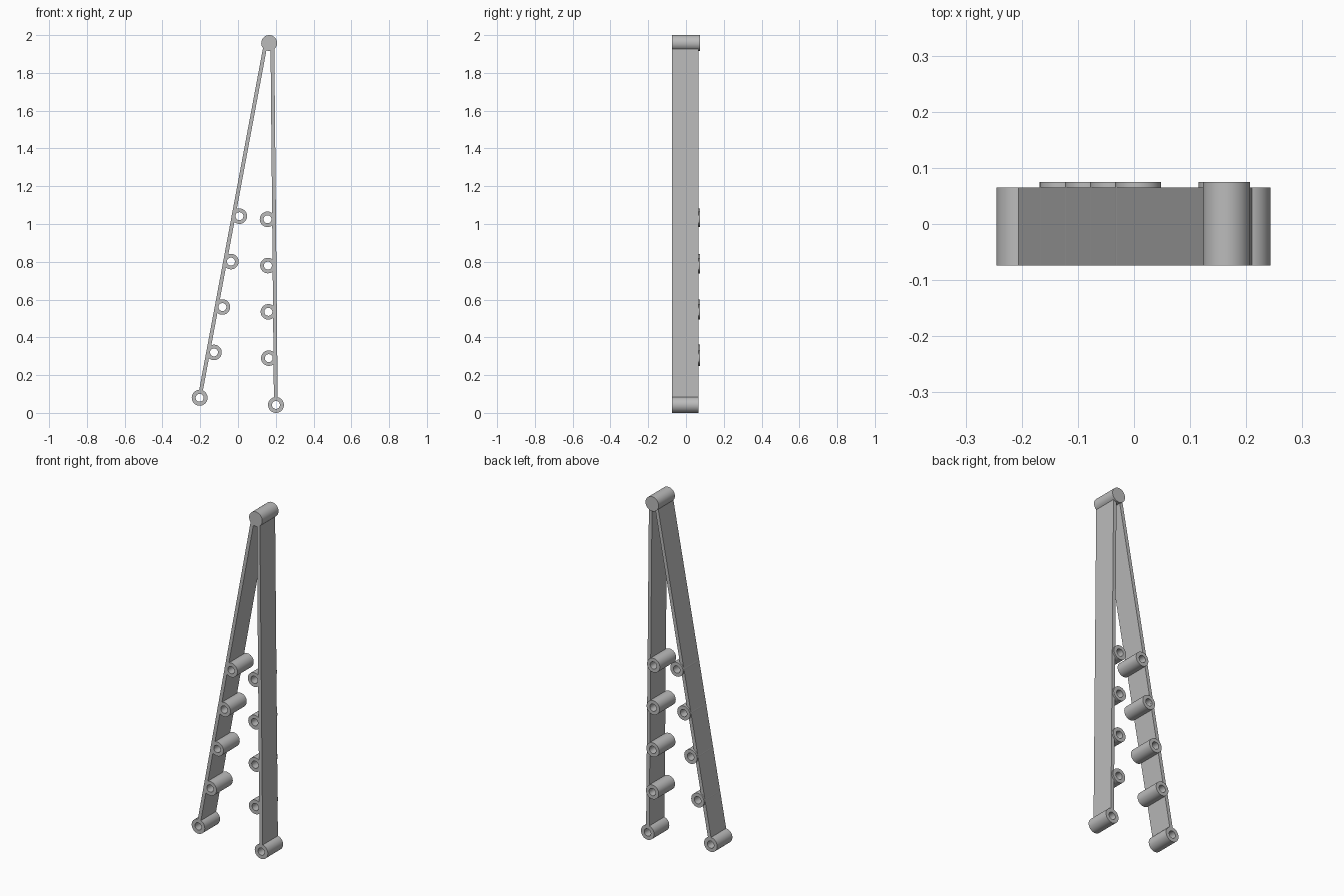
import bpy
import bmesh
import math
from mathutils import Vector

cube = bpy.data.objects.get("Cube")
if cube:
    bpy.data.objects.remove(cube, do_unlink=True)

FRONT, LEG_BACK, PIN_BACK = -0.074, 0.065, 0.075
SEGMENTS = 48

grey = bpy.data.materials.new("plain grey")
grey.use_nodes = True
colour = (0.5, 0.5, 0.5, 1)
grey.diffuse_color = colour
grey.node_tree.nodes["Principled BSDF"].inputs["Base Color"].default_value = colour


def finish(name, bm, smooth=False):
    bmesh.ops.recalc_face_normals(bm, faces=bm.faces[:])
    mesh = bpy.data.meshes.new(name)
    bm.to_mesh(mesh)
    bm.free()
    mesh.materials.append(grey)
    obj = bpy.data.objects.new(name, mesh)
    bpy.context.collection.objects.link(obj)
    if smooth:
        bpy.ops.object.select_all(action="DESELECT")
        obj.select_set(True)
        bpy.context.view_layer.objects.active = obj
        bpy.ops.object.shade_smooth_by_angle(angle=math.radians(35))
    return obj


def ring(bm, x, z, radius, y):
    steps = [math.tau * i / SEGMENTS for i in range(SEGMENTS)]
    return [bm.verts.new((x + radius * math.cos(a), y, z + radius * math.sin(a)))
            for a in steps]


def bridge(bm, a, b):
    for i in range(SEGMENTS):
        j = (i + 1) % SEGMENTS
        bm.faces.new((a[i], a[j], b[j], b[i]))


def tube(name, x, z, radius, hole, back):
    """Round bar along y; a hole radius of zero makes it solid."""
    bm = bmesh.new()
    outer = [ring(bm, x, z, radius, y) for y in (FRONT, back)]
    bridge(bm, *outer)
    if hole:
        inner = [ring(bm, x, z, hole, y) for y in (FRONT, back)]
        bridge(bm, *inner)
        for o, i in zip(outer, inner):
            bridge(bm, o, i)
    else:
        for loop in outer:
            bm.faces.new(loop)
    return finish(name, bm, smooth=True)


def strip(name, bottom, top, thickness):
    """Flat bar between two points in the xz plane."""
    low, high = Vector(bottom), Vector(top)
    along = (high - low).normalized()
    side = Vector((along.y, -along.x)) * thickness / 2
    bm = bmesh.new()
    corners = (low - side, low + side, high + side, high - side)
    face = bm.faces.new([bm.verts.new((p.x, FRONT, p.y)) for p in corners])
    moved = bmesh.ops.extrude_face_region(bm, geom=[face])["geom"]
    verts = [v for v in moved if isinstance(v, bmesh.types.BMVert)]
    bmesh.ops.translate(bm, verts=verts, vec=(0, LEG_BACK - FRONT, 0))
    return finish(name, bm)


# Top hinge
tube("top_hinge", 0.165, 1.958, 0.042, 0, PIN_BACK)

# Legs, ending inside the walls of the feet
strip("right_leg", (-0.197, 0.113), (0.145, 1.945), 0.02)
strip("left_leg", (0.2, 0.075), (0.182, 1.945), 0.02)

# Tubular feet
tube("right_foot", -0.203, 0.08, 0.042, 0.021, LEG_BACK)
tube("left_foot", 0.201, 0.042, 0.042, 0.021, LEG_BACK)

# Evenly spaced tubes on the inner side of each leg
for i in range(4):
    tube(f"right_rung_{i + 1}", -0.127 + 0.0448 * i, 0.32 + 0.2405 * i,
         0.041, 0.021, PIN_BACK)
    tube(f"left_rung_{i + 1}", 0.163 - 0.0023 * i, 0.29 + 0.245 * i,
         0.041, 0.021, PIN_BACK)
